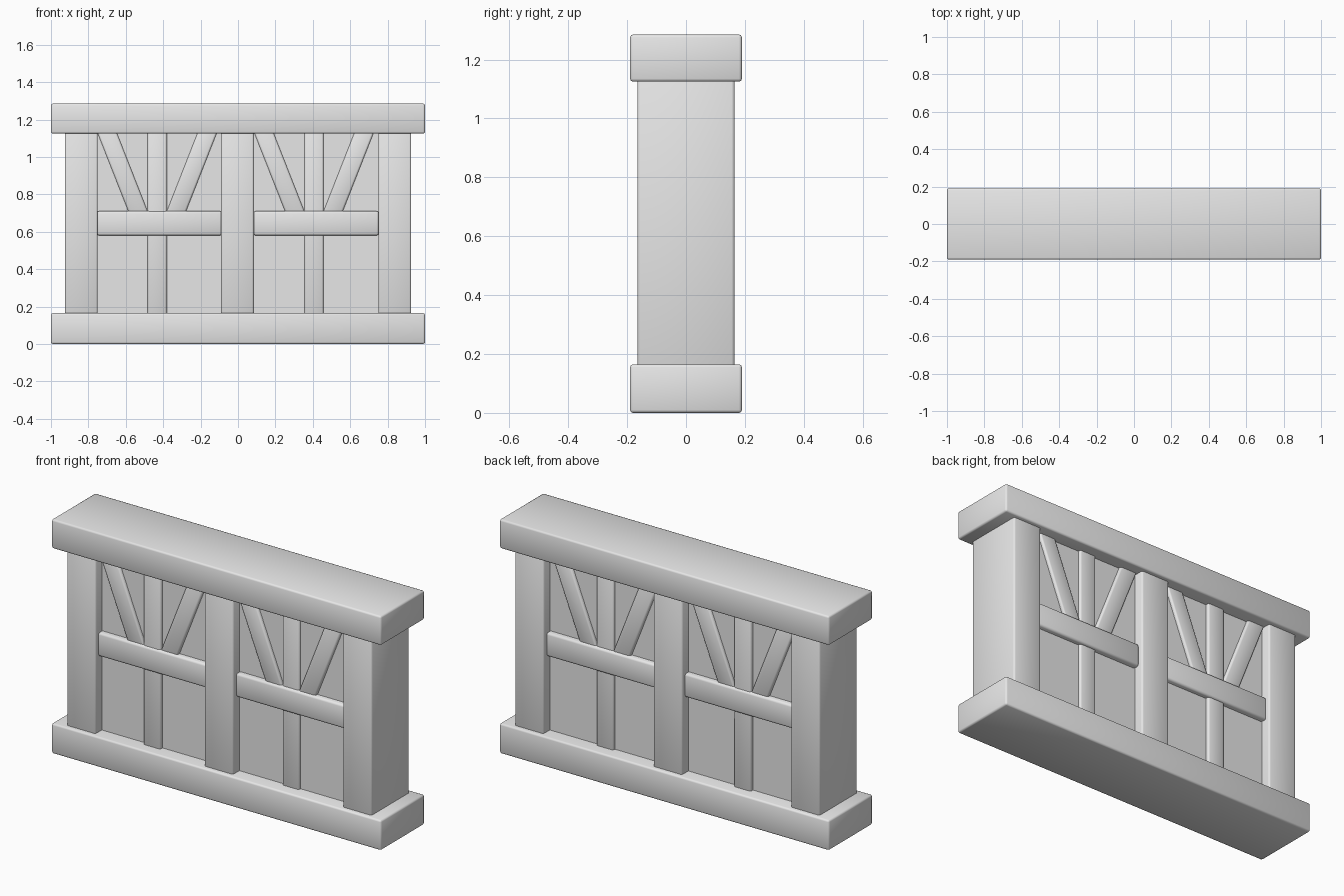
import bpy
import bmesh
import math

cube = bpy.data.objects.get("Cube")
if cube:
    bpy.data.objects.remove(cube, do_unlink=True)

GREY = (0.8, 0.8, 0.8, 1.0)
mat = bpy.data.materials.new("plain_grey")
mat.use_nodes = True
mat.diffuse_color = GREY
mat.node_tree.nodes["Principled BSDF"].inputs["Base Color"].default_value = GREY


def timber(name, x0, x1, z0, z1, depth, bevel=0.01, lean=0.0):
    """Bevelled beam centred on y = 0; lean shifts its top along x."""
    bm = bmesh.new()
    bmesh.ops.create_cube(bm, size=1)
    for v in bm.verts:
        top = v.co.z > 0
        v.co.x = (x1 if v.co.x > 0 else x0) + (lean if top else 0)
        v.co.y = math.copysign(depth, v.co.y)
        v.co.z = z1 if top else z0
    if bevel:
        bmesh.ops.bevel(bm, geom=bm.edges[:], offset=bevel, segments=2,
                        profile=0.5, affect='EDGES', clamp_overlap=True)
    mesh = bpy.data.meshes.new(name)
    bm.to_mesh(mesh)
    bm.free()
    mesh.materials.append(mat)
    obj = bpy.data.objects.new(name, mesh)
    bpy.context.collection.objects.link(obj)
    bpy.ops.object.select_all(action='DESELECT')
    obj.select_set(True)
    bpy.context.view_layer.objects.active = obj
    bpy.ops.object.shade_smooth_by_angle(angle=math.radians(50))


# Sill and top beam
SILL, HEAD = 0.165, 1.125
timber("sill_beam", -1, 1, 0, SILL, 0.19)
timber("top_beam", -1, 1, HEAD, 1.285, 0.19)

# Posts, let slightly into the beams
for name, x in (("left", 0.838), ("middle", -0.003), ("right", -0.838)):
    timber(name + "_post", x - 0.088, x + 0.088, SILL - 0.03, HEAD + 0.03, 0.165)

# Infill panel
timber("wall_panel", -0.8, 0.8, SILL - 0.02, HEAD + 0.02, 0.11, bevel=0)

# Each bay has a rail, a stud and two leaning braces above the rail
RAIL_LOW, RAIL_HIGH, WIDTH, END = 0.58, 0.71, 0.103, 0.04
SLOPE = 0.163 / (HEAD - RAIL_HIGH) * 1.0
RISE = HEAD - RAIL_HIGH + 2 * END
bays = (("right", -0.755, -0.085, -0.432, 0.130),
        ("left", 0.083, 0.753, 0.406, 0.125))
for side, x0, x1, mid, stud_depth in bays:
    timber(side + "_rail", x0, x1, RAIL_LOW, RAIL_HIGH, 0.14, 0.012)
    timber(side + "_stud", mid - WIDTH / 2, mid + WIDTH / 2,
           SILL - 0.03, HEAD + 0.03, stud_depth)
    for label, direction in (("inner_brace", -1), ("outer_brace", 1)):
        foot = mid + direction * (WIDTH - SLOPE * END)
        timber(side + "_bay_" + label, foot - WIDTH / 2, foot + WIDTH / 2,
               RAIL_HIGH - END, HEAD + END, 0.127, lean=direction * SLOPE * RISE)
